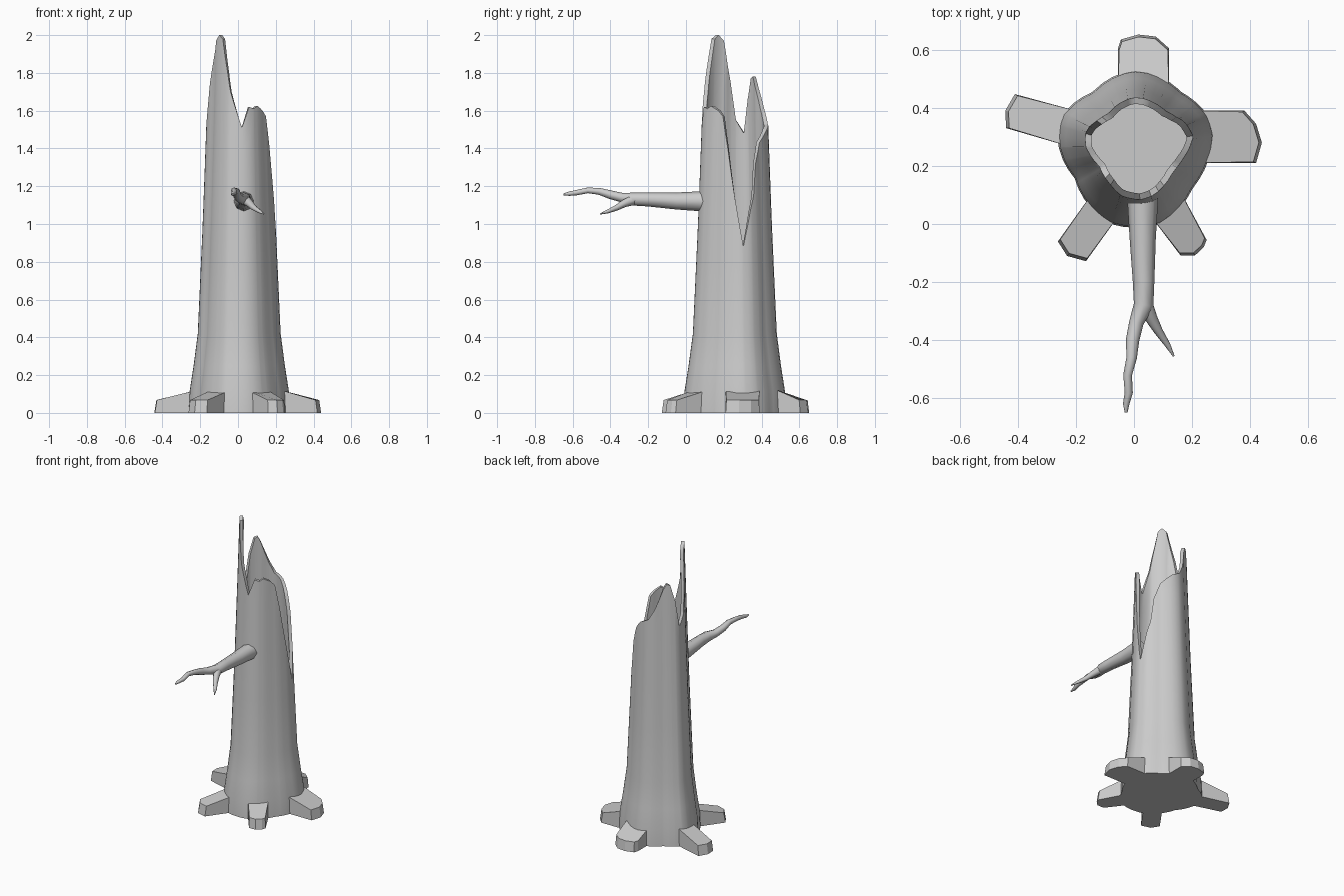
import bpy, bmesh, math
from mathutils import Vector

if "Cube" in bpy.data.objects:
    bpy.data.objects.remove(bpy.data.objects["Cube"])

CX, CY = 0.005, 0.262


def finish(name, bm, angle=None):
    bmesh.ops.recalc_face_normals(bm, faces=bm.faces)
    me = bpy.data.meshes.new(name)
    bm.to_mesh(me)
    bm.free()
    ob = bpy.data.objects.new(name, me)
    bpy.context.collection.objects.link(ob)
    if angle:
        smooth(ob, angle)
    return ob


def smooth(ob, angle):
    bpy.ops.object.select_all(action='DESELECT')
    ob.select_set(True)
    bpy.context.view_layer.objects.active = ob
    bpy.ops.object.shade_smooth_by_angle(angle=math.radians(angle))


def lerp_table(table, x):
    for (a, va), (b, vb) in zip(table, table[1:]):
        if a <= x <= b:
            return va + (vb - va) * (x - a) / (b - a)
    return table[-1][1]


# Trunk: rounded pentagon section, taper by height, rim height by angle
section = [(.02, .525), (.07, .51), (.16, .45), (.25, .37), (.27, .30), (.25, .22),
           (.2, .13), (.15, .055), (.09, .005), (-.075, .005), (-.145, .06),
           (-.2, .16), (-.255, .27), (-.245, .37), (-.14, .45), (-.04, .515)]
polar = sorted((math.degrees(math.atan2(y - CY, x - CX)) % 360,
                math.hypot(x - CX, y - CY)) for x, y in section)
polar = ([(polar[-1][0] - 360, polar[-1][1])] + polar +
         [(polar[0][0] + 360, polar[0][1])])
taper = [(0, 1.02), (.115, 1), (.25, .92), (.42, .835), (1, .735), (1.5, .665), (2.01, .60)]
rim = [(0, 1.12), (12, .88), (24, 1.07), (31, 1.15), (37, 1.32), (50, 1.43), (75, 1.5),
       (95, 1.53), (109, 1.6), (129, 1.74), (137, 1.78), (145, 1.77), (155, 1.66),
       (164, 1.48), (179, 1.55), (191, 1.75), (211, 1.97), (225, 2.0), (236, 1.98),
       (249, 1.8), (255, 1.7), (275, 1.51), (288, 1.62), (298, 1.61), (307, 1.625),
       (324, 1.6), (335, 1.57), (346, 1.4), (356, 1.2), (360, 1.12)]
angles = sorted(set([a for a, _ in rim] + list(range(0, 360, 9))) - {360})


def wall_point(a, z, inset=0):
    r = lerp_table(polar, a) * lerp_table(taper, z) - inset
    t = math.radians(a)
    return (CX + r * math.cos(t), CY + r * math.sin(t), z)


bm = bmesh.new()
FLOOR = 0.8
columns = []
for a in angles:
    h = lerp_table(rim, a)
    ups = [FLOOR + (h - FLOOR) * k / 5 for k in range(6)]
    outer = [wall_point(a, z) for z in [0, .115, .25, .42] + ups]
    inner = [wall_point(a, z, .022) for z in reversed(ups)]
    columns.append([bm.verts.new(p) for p in outer + inner])
for c, d in zip(columns, columns[1:] + columns[:1]):
    for i in range(len(c) - 1):
        bm.faces.new((c[i], d[i], d[i + 1], c[i + 1]))
bm.faces.new([c[0] for c in columns])
bm.faces.new([c[-1] for c in columns])
finish("trunk", bm, 40)


# Roots: sloped blocks with chamfered tips, outlines seen from above
def root(name, outline):
    bm = bmesh.new()
    n = len(outline)
    base = (Vector(outline[0]) + Vector(outline[-1])) / 2
    low, high = [], []
    for i, p in enumerate(outline):
        p = Vector(p)
        low.append(bm.verts.new((p.x, p.y, 0)))
        end = i not in (0, n - 1)
        q = base + (p - base) * (.955 if end else 1)
        high.append(bm.verts.new((q.x, q.y, .068 if end else .125)))
    for i in range(n):
        j = (i + 1) % n
        bm.faces.new((low[i], low[j], high[j], high[i]))
    bm.faces.new(low)
    bm.faces.new(high)
    finish(name, bm)


root("root_right", [(.21, .39), (.38, .39), (.42, .345), (.44, .28), (.42, .21), (.21, .21)])
root("root_back", [(-.055, .47), (-.055, .605), (-.045, .635), (.015, .652), (.075, .645),
                   (.12, .605), (.12, .47)])
root("root_left", [(-.2, .26), (-.44, .33), (-.443, .39), (-.41, .447), (-.2, .39)])
root("root_front_left", [(-.03, .06), (-.165, -.128), (-.23, -.11), (-.262, -.06), (-.13, .125)])
root("root_front_right", [(.15, .13), (.25, -.055), (.24, -.08), (.21, -.108), (.16, -.108),
                          (.04, .05)])


# Branches: tapered tubes along paths
def branch(name, pts):
    cu = bpy.data.curves.new(name, 'CURVE')
    cu.dimensions = '3D'
    cu.bevel_depth = 1
    cu.bevel_resolution = 2
    cu.use_fill_caps = True
    sp = cu.splines.new('POLY')
    sp.points.add(len(pts) - 1)
    for p, (x, y, z, r) in zip(sp.points, pts):
        p.co = (x, y, z, 1)
        p.radius = r
    ob = bpy.data.objects.new(name, cu)
    bpy.context.collection.objects.link(ob)
    bpy.ops.object.select_all(action='DESELECT')
    ob.select_set(True)
    bpy.context.view_layer.objects.active = ob
    bpy.ops.object.convert(target='MESH')
    smooth(bpy.context.object, 50)


branch("branch", [(.03, .1, 1.12, .054), (.03, -.05, 1.122, .045), (.033, -.2, 1.13, .037),
                  (.033, -.28, 1.132, .034), (.008, -.34, 1.14, .025), (-.005, -.40, 1.155, .023),
                  (-.008, -.46, 1.173, .018), (-.022, -.52, 1.178, .015),
                  (-.018, -.58, 1.166, .014), (-.027, -.62, 1.16, .011), (-.027, -.648, 1.157, .005)])
branch("twig", [(.035, -.27, 1.13, .028), (.06, -.325, 1.11, .021), (.085, -.37, 1.085, .015),
                (.115, -.415, 1.066, .01), (.137, -.455, 1.053, .003)])
